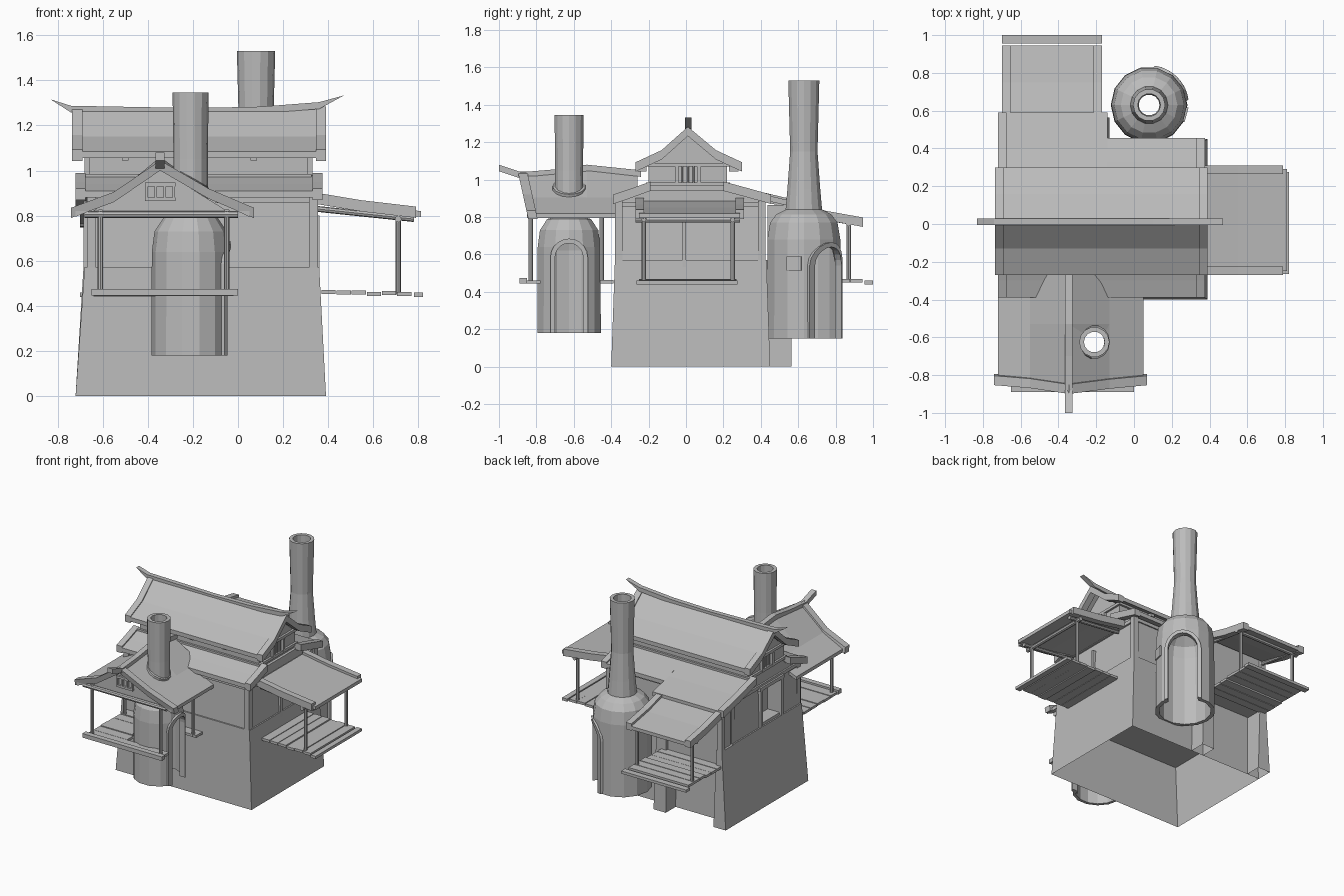
import bpy, bmesh, math, random
from mathutils import Matrix, Vector

random.seed(4)
cube = bpy.data.objects.get("Cube")
if cube:
    bpy.data.objects.remove(cube)

grey = bpy.data.materials.new("plain grey")
grey.use_nodes = True
grey.diffuse_color = (0.5, 0.5, 0.5, 1)
grey.node_tree.nodes["Principled BSDF"].inputs["Base Color"].default_value = (0.5, 0.5, 0.5, 1)


def finish(name, bm):
    bmesh.ops.recalc_face_normals(bm, faces=bm.faces)
    mesh = bpy.data.meshes.new(name)
    bm.to_mesh(mesh)
    bm.free()
    mesh.materials.append(grey)
    ob = bpy.data.objects.new(name, mesh)
    bpy.context.collection.objects.link(ob)
    return ob


def prism(name, outline, axis, lo, hi):
    """Extrude a 2D outline along one axis."""
    def place(p, t):
        return {"x": (t, p[0], p[1]), "y": (p[0], t, p[1]), "z": (p[0], p[1], t)}[axis]
    bm = bmesh.new()
    a = [bm.verts.new(place(p, lo)) for p in outline]
    b = [bm.verts.new(place(p, hi)) for p in outline]
    bm.faces.new(a)
    bm.faces.new(b)
    for i in range(len(a)):
        j = (i + 1) % len(a)
        bm.faces.new((a[i], a[j], b[j], b[i]))
    return finish(name, bm)


def slab(name, line, thick, axis, lo, hi):
    """Sheet whose top follows a line."""
    return prism(name, line + [(p, z - thick) for p, z in reversed(line)], axis, lo, hi)


def box(name, x0, x1, y0, y1, z0, z1):
    return prism(name, [(x0, y0), (x1, y0), (x1, y1), (x0, y1)], "z", z0, z1)


def taper(name, bottom, top, z0, z1):
    """Box with different bottom and top rectangles (x0, x1, y0, y1)."""
    ob = box(name, *bottom, z0, z1)
    for v in ob.data.vertices:
        if v.co.z > (z0 + z1) / 2:
            v.co.x = top[0] if abs(v.co.x - bottom[0]) < 1e-4 else top[1]
            v.co.y = top[2] if abs(v.co.y - bottom[2]) < 1e-4 else top[3]
    return ob


def open_bottom(ob):
    bm = bmesh.new()
    bm.from_mesh(ob.data)
    under = [f for f in bm.faces if f.normal.z < -0.9]
    bmesh.ops.delete(bm, geom=under, context="FACES")
    bm.to_mesh(ob.data)
    bm.free()


def pole(name, p, q, r, sides=8):
    p, q = Vector(p), Vector(q)
    bm = bmesh.new()
    bmesh.ops.create_cone(bm, cap_ends=True, segments=sides, radius1=r, radius2=r, depth=(q - p).length)
    turn = (q - p).to_track_quat("Z", "Y").to_matrix().to_4x4()
    bm.transform(Matrix.Translation((p + q) / 2) @ turn)
    return finish(name, bm)


def cut(ob, cutter):
    """Subtract a cutter from a part, then discard the cutter."""
    cutter.hide_render = True
    mod = ob.modifiers.new("cut", "BOOLEAN")
    mod.operation, mod.solver, mod.object = "DIFFERENCE", "EXACT", cutter
    bpy.context.view_layer.objects.active = ob
    bpy.ops.object.modifier_apply(modifier=mod.name)
    bpy.data.objects.remove(cutter)


def lathe(name, profile, sides=14):
    """Closed profile of (radius, z) turned round the vertical axis."""
    bm = bmesh.new()
    rings = []
    for i in range(sides):
        a = math.tau * i / sides
        rings.append([bm.verts.new((r * math.cos(a), r * math.sin(a), z)) for r, z in profile])
    n = len(profile)
    for i in range(sides):
        a, b = rings[i], rings[(i + 1) % sides]
        for k in range(n):
            bm.faces.new((a[k], b[k], b[(k + 1) % n], a[(k + 1) % n]))
    return finish(name, bm)


def arch(w, z0, top):
    return [(-w, z0)] + [(-w * math.cos(math.pi * i / 10), top - w + w * math.sin(math.pi * i / 10))
                         for i in range(11)] + [(w, z0)]


def kiln(name, profile, centre, angle, w, base, top, reach):
    """Hollow oven with chimney, arched mouth and an arch frame bent to the wall."""
    spot = Matrix.Translation((*centre, 0))
    pose = spot @ Matrix.Rotation(angle, 4, "Z")
    body = lathe(name, profile)
    body.data.transform(spot)
    cutter = prism("mouth_cutter", arch(w, base - 0.05, top), "x", 0.02, 0.4)
    cutter.data.transform(pose)
    cut(body, cutter)
    ring = arch(w + 0.025, base, top + 0.025) + arch(w, base, top)[::-1]
    frame = prism(name + "_arch_frame", ring, "x", reach - 0.04, reach)
    for v in frame.data.vertices:
        v.co.x = math.sqrt(v.co.x ** 2 - v.co.y ** 2)
    frame.data.transform(pose)


def plank(name, x0, x1, y0, y1):
    """Slightly uneven floor board."""
    z = 0.465 + random.uniform(-0.006, 0.006)
    box(name, x0, x1, y0, y1, z - 0.018, z)


def raised(line, d):
    return [(p, z + d) for p, z in line]


# Hollow stone base with an inner ceiling and two rear buttresses
open_bottom(taper("stone_base", (-0.72, 0.39, -0.40, 0.45), (-0.68, 0.36, -0.38, 0.43), 0, 0.57))
box("base_ceiling", -0.685, 0.36, -0.38, 0.43, 0.44, 0.455)
for x0, x1, lean in ((-0.72, -0.62, 0.035), (-0.23, -0.13, 0)):
    open_bottom(taper("rear_buttress", (x0, x1, 0.45, 0.565), (x0 + lean, x1 - 0.02, 0.43, 0.56), 0, 0.57))
    box("rear_corner_post", x0 + 0.035, x0 + 0.075, 0.52, 0.56, 0.57, 0.87)

# Lower storey walls with a recessed side window, and timbers
walls = taper("lower_walls", (-0.67, 0.35, -0.37, 0.42), (-0.66, 0.33, -0.355, 0.41), 0.57, 0.885)
cut(walls, box("window_cutter", -0.8, -0.57, -0.14, 0.08, 0.59, 0.84))
prism("lower_gable", [(-0.35, 0.885), (-0.2, 0.945), (0.22, 0.945), (0.4, 0.885)], "x", -0.66, 0.33)
box("rear_wing_walls", -0.67, -0.16, 0.436, 0.54, 0.45, 0.865)
for y in (-0.36, 0.405):
    for x in (-0.65, 0.335):
        box("wall_post", x - 0.02, x + 0.02, y - 0.02, y + 0.02, 0.57, 0.885)
box("wall_rail", -0.672, 0.345, -0.368, 0.42, 0.855, 0.88)
for y in (-0.15, 0.09):
    box("side_window_jamb", -0.685, -0.65, y - 0.012, y + 0.012, 0.57, 0.85)
box("side_window_lintel", -0.685, -0.65, -0.17, 0.11, 0.84, 0.865)
box("side_door_post", 0.335, 0.362, -0.02, 0.0, 0.46, 0.8)

# Upper storey with gables
gable = [(-0.2, 0.92), (0.22, 0.92), (0.22, 1.07), (0.01, 1.24), (-0.2, 1.07)]
prism("upper_walls", gable, "x", -0.66, 0.31)
box("upper_sill", -0.675, 0.325, -0.215, 0.235, 0.965, 0.985)
box("upper_lintel", -0.675, 0.325, -0.215, 0.235, 1.07, 1.09)
for x in (-0.665, 0.315):
    for y in (-0.05, 0.07):
        box("gable_window_jamb", x - 0.015, x + 0.015, y - 0.01, y + 0.01, 0.98, 1.07)
    for i in range(3):
        pole("gable_window_bar", (x, -0.02 + 0.03 * i, 0.98), (x, -0.02 + 0.03 * i, 1.07), 0.005, 6)

# Main roof, barge boards and upswept ridge with pointed tips
main = [(-0.27, 1.085), (-0.13, 1.15), (0.01, 1.275), (0.16, 1.15), (0.30, 1.085)]
slab("main_roof", main, 0.03, "x", -0.73, 0.38)
for x in (-0.735, 0.345):
    slab("main_barge_board", raised(main, 0.008), 0.05, "x", x, x + 0.045)
ridge = [(-0.83, 1.315), (-0.74, 1.287), (-0.2, 1.277), (0.1, 1.283), (0.36, 1.303), (0.47, 1.333)]
prism("main_ridge", ridge + raised(ridge[1:-1], -0.03)[::-1], "y", -0.005, 0.03)
for x in (-0.5, -0.2, 0.07):
    for y in (-0.235, 0.255):
        box("rafter_end", x - 0.015, x + 0.015, y - 0.025, y + 0.025, 1.045, 1.07)

# Skirt roofs with barge boards on the outer ends
skirts = (
    ([(-0.39, 0.91), (-0.3, 0.94), (-0.19, 0.98)], -0.7, 0.37, (-0.72, 0.33)),
    ([(0.2, 0.98), (0.33, 0.945), (0.455, 0.91)], -0.14, 0.37, (0.33,)),
    ([(0.2, 0.98), (0.4, 0.925), (0.59, 0.88)], -0.7, -0.14, (-0.72,)),
)
for line, x0, x1, ends in skirts:
    slab("skirt_roof", line, 0.03, "x", x0, x1)
    for x in ends:
        slab("skirt_barge_board", raised(line, 0.01), 0.05, "x", x, x + 0.045)

# Front wing roof, swelling to a crest midway, with a hole for the chimney
wing = [(-0.72, 0.82), (-0.55, 0.89), (-0.345, 1.03), (-0.13, 0.905), (0.05, 0.82)]
for y0, y1 in ((-0.85, -0.53), (-0.53, -0.26)):
    roof = slab("wing_roof", wing, 0.025, "y", y0, y1)
    for v in roof.data.vertices:
        if abs(v.co.y + 0.53) < 0.01 and abs(v.co.x + 0.345) < 0.01:
            v.co.z += 0.03
    if y0 < -0.8:
        cut(roof, pole("chimney_cutter", (-0.21, -0.625, 0.8), (-0.21, -0.625, 1.2), 0.066, 14))
barge_line = [(-0.74, 0.82)] + wing[1:4] + [(0.07, 0.82)]
barge = slab("wing_barge_board", raised(barge_line, 0.015), 0.045, "y", -0.85, -0.8)
for v in barge.data.vertices:
    v.co.y -= (v.co.z - 0.82) * 0.22
prism("wing_gable", [(-0.66, 0.81), (-0.03, 0.81), (-0.345, 1.005)], "y", -0.82, -0.8)
wing_ridge = [(-1, 1.08), (-0.88, 1.04), (-0.7, 1.055), (-0.53, 1.08), (-0.24, 1.05)]
slab("wing_ridge", wing_ridge, 0.035, "x", -0.365, -0.325)
for i in range(4):
    x = -0.405 + 0.04 * i
    box("wing_window_bar", x - 0.006, x + 0.006, -0.835, -0.815, 0.875, 0.935)
for z in (0.872, 0.938):
    box("wing_window_rail", -0.412, -0.278, -0.835, -0.815, z - 0.008, z + 0.008)

# Front porch, its boards stopping at the kiln
for i in range(6):
    y = -0.85 + 0.078 * i
    gap = min(abs(y + 0.625), abs(y + 0.698))
    end = -0.21 - math.sqrt(0.172 ** 2 - gap ** 2) if 0 < i < 5 else -0.02
    plank("front_floor_board", -0.64, end, y, y + 0.073)
box("front_floor_beam", -0.65, 0.0, -0.89, -0.85, 0.445, 0.475)
for x in (-0.61, -0.05):
    for y in (-0.83, -0.45):
        pole("front_post", (x, y, 0.45), (x, y, 0.82), 0.012)
    pole("front_side_beam", (x, -0.83, 0.815), (x, -0.37, 0.815), 0.015)
pole("front_cross_beam", (-0.68, -0.83, 0.805), (0.0, -0.83, 0.805), 0.016)

# Right porch
slope = [(0.34, 0.885), (0.55, 0.85), (0.81, 0.82)]
slab("right_porch_roof", slope, 0.025, "y", -0.25, 0.29)
for y in (-0.27, 0.265):
    slab("right_porch_barge", raised(slope[:2] + [(0.79, 0.822)], 0.018), 0.05, "y", y, y + 0.045)
for i in range(6):
    plank("right_floor_board", 0.37 + 0.067 * i, 0.433 + 0.067 * i, -0.25, 0.27)
box("right_floor_beam", 0.78, 0.82, -0.265, 0.275, 0.44, 0.46)
for y in (-0.225, 0.25):
    pole("right_post", (0.71, y, 0.45), (0.71, y, 0.81), 0.012)
    pole("right_side_beam", (0.35, y, 0.83), (0.78, y, 0.785), 0.013)
pole("right_cross_beam", (0.71, -0.27, 0.785), (0.71, 0.29, 0.785), 0.015)

# Rear porch
rear = [(0.56, 0.865), (0.75, 0.815), (0.945, 0.78)]
slab("rear_porch_roof", rear, 0.025, "x", -0.68, -0.18)
for x in (-0.7, -0.215):
    slab("rear_porch_barge", raised(rear, 0.018), 0.05, "x", x, x + 0.045)
for i in range(6):
    plank("rear_floor_board", -0.68, -0.19, 0.545 + 0.067 * i, 0.608 + 0.067 * i)
box("rear_floor_beam", -0.7, -0.17, 0.955, 1.0, 0.44, 0.46)
for x in (-0.66, -0.21):
    pole("rear_post", (x, 0.87, 0.45), (x, 0.87, 0.79), 0.012)
    pole("rear_side_beam", (x, 0.55, 0.825), (x, 0.93, 0.765), 0.013)
pole("rear_cross_beam", (-0.7, 0.87, 0.765), (-0.17, 0.87, 0.765), 0.015)

# Front kiln with a collar tilted to the roof slope
kiln("front_kiln", [(0.174, 0.18), (0.172, 0.64), (0.16, 0.73), (0.12, 0.79), (0.078, 0.8), (0.076, 1.05),
                    (0.08, 1.345), (0.055, 1.345), (0.055, 0.79), (0.13, 0.72), (0.15, 0.62), (0.152, 0.18)],
     (-0.21, -0.625), 0, 0.075, 0.18, 0.66, 0.18)
collar = lathe("chimney_collar", [(0.07, -0.015), (0.092, -0.015), (0.088, 0.012), (0.075, 0.015)])
collar.data.transform(Matrix.Translation((-0.21, -0.625, 0.955)) @ Matrix.Rotation(math.radians(30), 4, "Y"))

# Rear kiln with a small vent
kiln("rear_kiln", [(0.203, 0.15), (0.2, 0.68), (0.185, 0.77), (0.15, 0.815), (0.1, 0.84), (0.09, 0.95),
                   (0.075, 1.15), (0.085, 1.53), (0.06, 1.53), (0.055, 1.1), (0.08, 0.82), (0.16, 0.74),
                   (0.175, 0.66), (0.177, 0.15)],
     (0.08, 0.63), math.radians(45), 0.1, 0.15, 0.64, 0.21)
vent = box("kiln_vent", 0.17, 0.205, -0.04, 0.04, 0.515, 0.59)
vent.data.transform(Matrix.Translation((0.08, 0.63, 0)) @ Matrix.Rotation(math.radians(-15), 4, "Z"))
